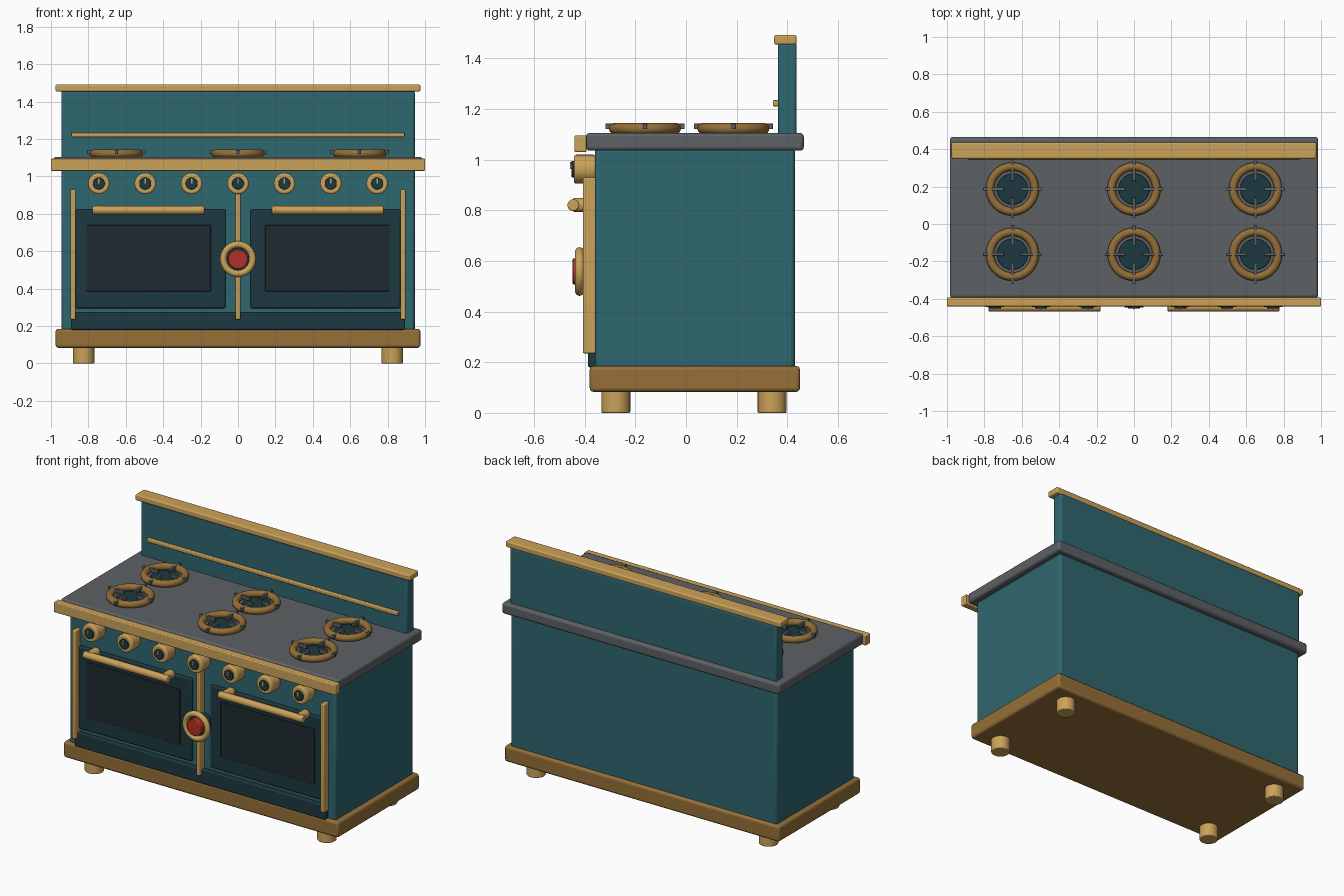
import bpy
import math
from mathutils import Vector

old = bpy.data.objects.get("Cube")
if old:
    bpy.data.objects.remove(old)


def material(name, rgb, metallic=0.0):
    m = bpy.data.materials.new(name)
    m.use_nodes = True
    m.diffuse_color = (*rgb, 1)
    shader = m.node_tree.nodes["Principled BSDF"]
    shader.inputs["Base Color"].default_value = (*rgb, 1)
    shader.inputs["Metallic"].default_value = metallic
    return m


TEAL = material("teal_enamel", (0.028, 0.135, 0.16))
DARK = material("dark_enamel", (0.012, 0.04, 0.05))
GLASS = material("oven_glass", (0.014, 0.023, 0.03))
BRASS = material("brass", (0.6, 0.36, 0.1))
BRONZE = material("aged_brass", (0.3, 0.16, 0.04))
STEEL = material("grey_steel", (0.11, 0.12, 0.13))
RED = material("red_enamel", (0.45, 0.03, 0.02))


def finish(name, mat, bevel=0.0):
    ob = bpy.context.object
    ob.name = name
    ob.data.materials.append(mat)
    if bevel:
        mod = ob.modifiers.new("soft_edges", "BEVEL")
        mod.width = bevel
        mod.segments = 3
        mod.limit_method = "ANGLE"
    bpy.ops.object.shade_smooth_by_angle(angle=math.radians(35))
    return ob


def box(name, mat, x, y, z, bevel=0.0):
    """Box given by its (low, high) range on each axis."""
    ranges = (x, y, z)
    bpy.ops.mesh.primitive_cube_add(size=1, location=[sum(r) / 2 for r in ranges])
    bpy.context.object.scale = [r[1] - r[0] for r in ranges]
    bpy.ops.object.transform_apply(location=False, rotation=False, scale=True)
    return finish(name, mat, bevel)


def rod(name, mat, start, end, radius, bevel=0.0, sides=32):
    """Cylinder running between two points."""
    a, b = Vector(start), Vector(end)
    bpy.ops.mesh.primitive_cylinder_add(vertices=sides, radius=radius,
                                        depth=(b - a).length, location=(a + b) / 2)
    bpy.context.object.rotation_euler = (b - a).to_track_quat("Z", "Y").to_euler()
    return finish(name, mat, bevel)


def ring(name, mat, center, major, minor, facing_front=False):
    bpy.ops.mesh.primitive_torus_add(location=center, major_radius=major, minor_radius=minor,
                                     major_segments=48, minor_segments=14)
    if facing_front:
        bpy.context.object.rotation_euler.x = math.pi / 2
    return finish(name, mat)


# Carcass, plinth, cooktop and backsplash
box("body", TEAL, (-0.945, 0.945), (-0.36, 0.43), (0.17, 1.045), 0.015)
box("plinth", BRONZE, (-0.975, 0.975), (-0.38, 0.45), (0.083, 0.185), 0.015)
box("cooktop", STEEL, (-0.985, 0.985), (-0.395, 0.465), (1.035, 1.105), 0.015)
box("front_rail", BRASS, (-1, 1), (-0.44, -0.393), (1.03, 1.095), 0.005)
box("backsplash", TEAL, (-0.945, 0.945), (0.363, 0.437), (1.09, 1.46), 0.012)
box("backsplash_cap", BRASS, (-0.975, 0.975), (0.348, 0.437), (1.453, 1.492), 0.009)
box("backsplash_trim", BRASS, (-0.89, 0.89), (0.343, 0.365), (1.21, 1.234), 0.005)
box("kick_panel", DARK, (-0.89, 0.89), (-0.387, -0.35), (0.18, 0.272), 0.006)

# Feet
for x in (-0.825, 0.825):
    for y in (-0.277, 0.34):
        rod("foot", BRASS, (x, y, 0), (x, y, 0.09), 0.057, 0.005)

# Oven doors with windows, handles and side trims
for side, label in ((-1, "right"), (1, "left")):
    def span(inner, outer):
        return sorted((side * inner, side * outer))

    box(label + "_door", DARK, span(0.066, 0.868), (-0.378, -0.35), (0.295, 0.824), 0.009)
    box(label + "_door_window", GLASS, span(0.145, 0.81), (-0.384, -0.37), (0.385, 0.74), 0.003)
    rod(label + "_door_handle", BRASS, (side * 0.18, -0.445, 0.82),
        (side * 0.778, -0.445, 0.82), 0.023, 0.005)
    for x in (0.214, 0.743):
        rod(label + "_handle_post", BRASS, (side * x, -0.37, 0.82),
            (side * x, -0.445, 0.82), 0.028, 0.004)
    box(label + "_side_trim", BRASS, span(0.868, 0.895), (-0.407, -0.355), (0.235, 0.93), 0.006)

# Centre trim and medallion
box("center_trim", BRASS, (-0.013, 0.013), (-0.407, -0.355), (0.235, 0.92), 0.006)
ring("medallion_ring", BRASS, (0, -0.42, 0.558), 0.078, 0.018, True)
rod("medallion_back", DARK, (0, -0.355, 0.558), (0, -0.41, 0.558), 0.075)
rod("medallion_disc", RED, (0, -0.4, 0.558), (0, -0.447, 0.558), 0.052, 0.004)

# Control knobs
for i in range(-3, 4):
    x, z = i * 0.248, 0.962
    rod("knob_bezel", BRASS, (x, -0.355, z), (x, -0.443, z), 0.057, 0.01)
    rod("knob_cap", DARK, (x, -0.43, z), (x, -0.452, z), 0.032, 0.003)
    box("knob_pointer", BRASS, (x - 0.004, x + 0.004), (-0.457, -0.445), (z, z + 0.028))

# Burners with grate fingers
for bx in (-0.65, 0, 0.65):
    for by in (-0.162, 0.187):
        ring("burner_ring", BRONZE, (bx, by, 1.122), 0.12, 0.022)
        rod("burner_plate", DARK, (bx, by, 1.1), (bx, by, 1.117), 0.083, 0.004)
        for k in range(4):
            turn = k * math.pi / 2
            direction = Vector((math.cos(turn), math.sin(turn), 0))
            finger = box("grate_finger", STEEL, (-0.055, 0.055), (-0.008, 0.008),
                         (-0.011, 0.011), 0.002)
            finger.location = Vector((bx, by, 1.131)) + direction * 0.101
            finger.rotation_euler.z = turn
